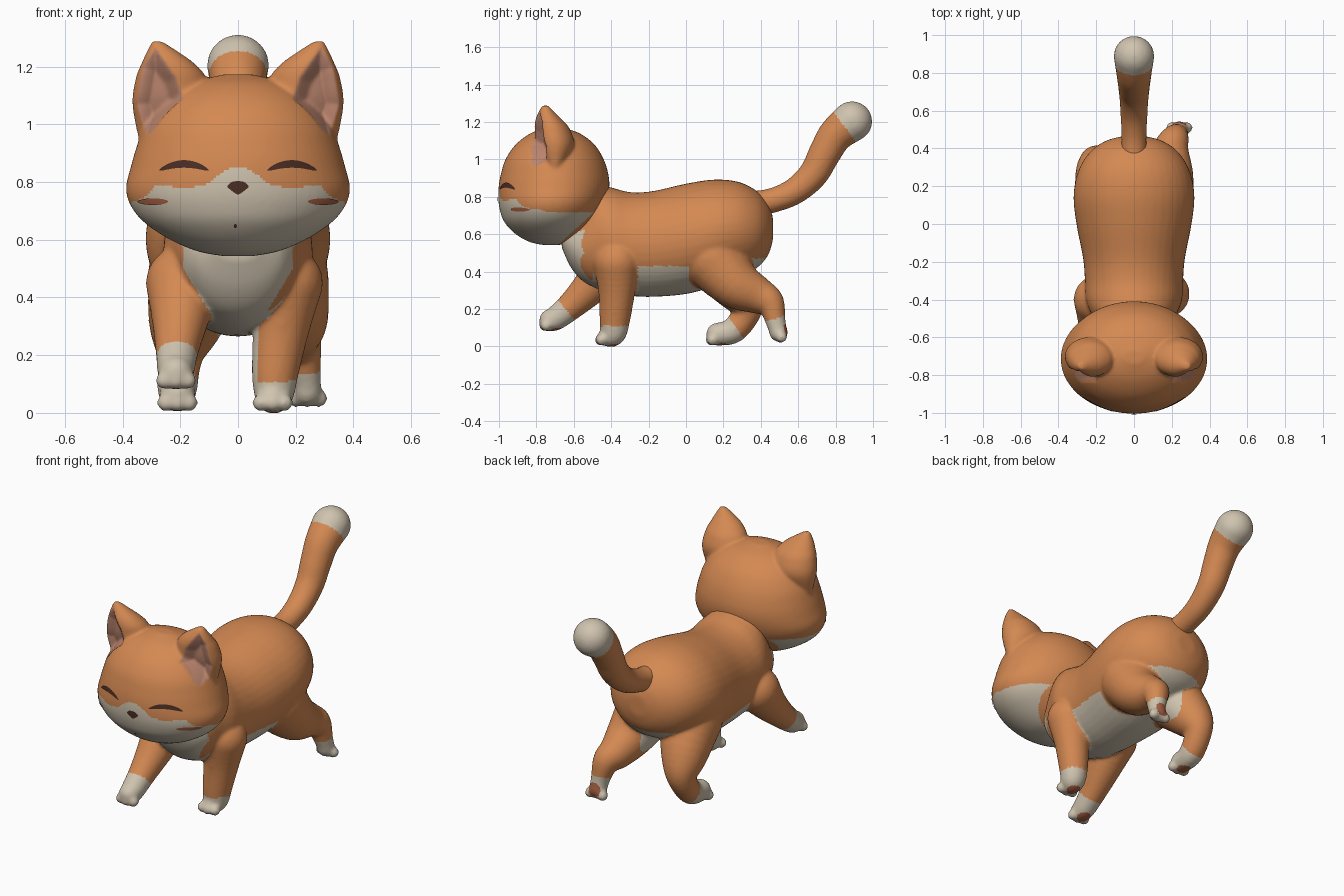
import bpy, bmesh, math
from mathutils import Vector, Matrix
from mathutils.bvhtree import BVHTree

if "Cube" in bpy.data.objects:
    bpy.data.objects.remove(bpy.data.objects["Cube"])


def material(name, rgb):
    m = bpy.data.materials.new(name)
    m.diffuse_color = (*rgb, 1)
    m.use_nodes = True
    m.node_tree.nodes["Principled BSDF"].inputs["Base Color"].default_value = m.diffuse_color
    return m


ORANGE, CREAM, PINK, PAD, DARK = range(5)
MATS = [material("orange fur", (0.66, 0.25, 0.085)),
        material("cream fur", (0.63, 0.55, 0.43)),
        material("inner ear pink", (0.50, 0.235, 0.155)),
        material("paw pad brown", (0.38, 0.115, 0.055)),
        material("dark brown", (0.07, 0.028, 0.018))]


def spline(pts, steps=5):
    """Catmull-Rom through tuples of any length."""
    out = []
    for i in range(len(pts) - 1):
        p0, p1, p2, p3 = pts[max(i - 1, 0)], pts[i], pts[i + 1], pts[min(i + 2, len(pts) - 1)]
        for s in range(steps):
            t = s / steps
            out.append(tuple(0.5 * (2 * b + (c - a) * t + (2 * a - 5 * b + 4 * c - d) * t * t
                                    + (3 * b - a - 3 * c + d) * t ** 3)
                             for a, b, c, d in zip(p0, p1, p2, p3)))
    return out + [tuple(pts[-1])]


def loft(bm, sections, place, n=40):
    """Elliptic rings (pos, a0, a1, b0, b1) skinned together; place maps to xyz."""
    rings = []
    for pos, a0, a1, b0, b1 in spline(sections):
        ring = []
        for k in range(n):
            t = 2 * math.pi * k / n
            a = (a0 + a1) / 2 + (a1 - a0) / 2 * math.cos(t)
            b = (b0 + b1) / 2 + (b1 - b0) / 2 * math.sin(t)
            ring.append(bm.verts.new(place(pos, a, b)))
        rings.append(ring)
    for r, q in zip(rings, rings[1:]):
        for k in range(n):
            bm.faces.new((r[k], r[(k + 1) % n], q[(k + 1) % n], q[k]))
    bm.faces.new(rings[0][::-1])
    bm.faces.new(rings[-1])


def ball(bm, x, y, z, r):
    bmesh.ops.create_icosphere(bm, subdivisions=3, radius=r, matrix=Matrix.Translation((x, y, z)))


def make_object(name, bm):
    bmesh.ops.recalc_face_normals(bm, faces=bm.faces)
    me = bpy.data.meshes.new(name)
    bm.to_mesh(me)
    bm.free()
    ob = bpy.data.objects.new(name, me)
    bpy.context.collection.objects.link(ob)
    return ob


def fuse(name, bm, voxel, smooth):
    """Weld overlapping volumes into one soft skin."""
    ob = make_object(name, bm)
    rm = ob.modifiers.new("weld", 'REMESH')
    rm.mode, rm.voxel_size = 'VOXEL', voxel
    sm = ob.modifiers.new("soften", 'SMOOTH')
    sm.factor, sm.iterations = 0.5, smooth
    dg = bpy.context.evaluated_depsgraph_get()
    me = bpy.data.meshes.new_from_object(ob.evaluated_get(dg))
    ob.modifiers.clear()
    ob.data = me
    return ob


def paint(ob, rule):
    me = ob.data
    me.materials.clear()
    ids = [rule(p.center, p.normal) for p in me.polygons]
    used = sorted(set(ids))
    for i in used:
        me.materials.append(MATS[i])
    for p, i in zip(me.polygons, ids):
        p.material_index = used.index(i)
        p.use_smooth = True


# ---- body and legs
LEGS = [
    [(.17, -.37, .45, .125), (.15, -.37, .30, .10), (.13, -.38, .15, .083), (.125, -.39, .072, .07), (.12, -.42, .052, .052)],
    [(-.19, -.40, .45, .13), (-.20, -.50, .33, .10), (-.21, -.60, .23, .078), (-.215, -.69, .155, .066), (-.215, -.725, .14, .06)],
    [(.14, .15, .47, .175), (.18, .26, .34, .135), (.19, .38, .275, .10), (.215, .45, .235, .075), (.235, .48, .13, .053), (.24, .495, .075, .05)],
    [(-.14, .15, .47, .175), (-.18, .27, .32, .13), (-.20, .33, .21, .083), (-.21, .26, .09, .07), (-.21, .17, .065, .062)],
]
TOES = [(.12, -.458, .035), (-.215, -.755, .112), (.24, .502, .05), (-.21, .135, .035)]
PADS = [Vector(p) for p in ((.12, -.39, 0), (-.215, -.70, .085), (.24, .54, .085), (-.21, .19, 0))]

bm = bmesh.new()
loft(bm, [(-.665, -.08, .08, .53, .62), (-.62, -.15, .15, .43, .67), (-.56, -.19, .19, .355, .74),
          (-.48, -.225, .225, .31, .86), (-.40, -.255, .255, .285, .85), (-.30, -.26, .26, .27, .825),
          (-.18, -.27, .27, .265, .83), (0, -.305, .305, .28, .87), (.15, -.32, .32, .32, .892),
          (.28, -.295, .295, .37, .88), (.38, -.235, .235, .42, .83), (.44, -.15, .15, .49, .76),
          (.465, -.06, .06, .57, .69)], lambda p, a, b: (a, p, b))
leg_balls = []
for leg, (tx, ty, tz) in zip(LEGS, TOES):
    leg_balls += spline(leg)
    for dx in (-.04, 0, .04):
        ball(bm, tx + dx, ty + abs(dx) * .2, tz, .031)
for b in leg_balls:
    ball(bm, *b)
body = fuse("body_and_legs", bm, 0.01, 8)


def on_leg(c):
    return any((c.x - x) ** 2 + (c.y - y) ** 2 + (c.z - z) ** 2 < (r * 1.06) ** 2 for x, y, z, r in leg_balls)


def body_rule(c, n):
    x, y, z = c
    if z < .2 and any((c - p).length < .042 for p in PADS):
        return PAD
    # paws
    if y < -.2 and (z < .11 if x > 0 else -.77 * y - .63 * z > .37):
        return CREAM
    if y > 0 and ((z < .15 + .3 * (y - .48) and y > .3) if x > 0 else (z < .18 and -.83 * y - .55 * z > -.277)):
        return CREAM
    # chest bib
    if y < -.5 and z < .62 and abs(x) < min(.19, .19 - (.5 - z) * .6):
        return CREAM
    # belly and the patch between the hind legs
    if -.5 < y < .46 and z < (.47 if y > .3 else .43):
        if (abs(x) < .07 and n.z < .3) or not on_leg(c):
            return CREAM
    return ORANGE


paint(body, body_rule)

# ---- tail
bm = bmesh.new()
for b in spline([(0, .34, .76, .07), (0, .46, .78, .067), (0, .58, .83, .072), (0, .68, .92, .079),
                 (0, .74, 1.03, .086), (0, .80, 1.13, .094), (0, .888, 1.203, .108)], 8):
    ball(bm, *b)
tail = fuse("tail", bm, 0.01, 6)
paint(tail, lambda c, n: CREAM if .8 * c.y + .6 * c.z > 1.383 else ORANGE)

# ---- head with ears
bm = bmesh.new()
loft(bm, [(.543, -.05, .05, -.77, -.67), (.56, -.14, .14, -.84, -.61), (.60, -.235, .235, -.91, -.55),
          (.66, -.325, .325, -.968, -.49), (.72, -.373, .373, -.993, -.45), (.78, -.388, .388, -1.003, -.425),
          (.85, -.372, .372, -1.002, -.41), (.92, -.352, .352, -.99, -.415), (1.0, -.322, .322, -.965, -.44),
          (1.08, -.262, .262, -.91, -.49), (1.14, -.172, .172, -.83, -.57), (1.173, -.05, .05, -.74, -.67)],
     lambda p, a, b: (a, b, p), 64)
for s in (-1, 1):
    loft(bm, [(.94, .17, .343, -.74, -.66), (1.07, .10, .366, -.80, -.60), (1.16, .11, .354, -.81, -.62),
              (1.21, .15, .335, -.805, -.66), (1.25, .205, .317, -.79, -.70), (1.287, .262, .298, -.77, -.735)],
         lambda p, a, b: (s * a, b, p))
head = fuse("head", bm, 0.009, 6)

EAR = [(.287, 1.265), (.213, 1.16), (.185, 1.07), (.315, .96), (.352, 1.07), (.328, 1.2)]


def ear_depth(c, n):
    """Distance inside the inner-ear outline, negative outside."""
    if c.z < .95 or n.y > -.1 or c.y < -.835:
        return -1
    p = Vector((abs(c.x), c.z))
    best = 1
    for i, a in enumerate(EAR):
        a, b = Vector(a), Vector(EAR[(i + 1) % len(EAR)])
        e = (b - a).normalized()
        best = min(best, e.x * (p.y - a.y) - e.y * (p.x - a.x))
    return best


MASK = [(0, .855), (.04, .843), (.08, .815), (.115, .787), (.18, .78), (.29, .787), (.31, .757), (.35, .735), (.42, .715)]


def mask_height(x):
    for (a, za), (b, zb) in zip(MASK, MASK[1:]):
        if x <= b:
            return za + (zb - za) * (x - a) / (b - a)
    return .715


def head_rule(c, n):
    if ear_depth(c, n) > 0:
        return PINK
    top = mask_height(abs(c.x)) if c.y < -.75 else .717
    return CREAM if c.z < top and c.y < -.5 - (.71 - c.z) * 1.1 else ORANGE


paint(head, head_rule)
push = [max(0, min(.045, ear_depth(v.co, v.normal))) for v in head.data.vertices]
for v, d in zip(head.data.vertices, push):
    v.co.y += d

# ---- face markings laid on the head surface
probe = bmesh.new()
probe.from_mesh(head.data)
tree = BVHTree.FromBMesh(probe)


def marking(name, shape, mat, cols=20, rows=4):
    """shape(u) gives x, upper z and lower z for u in 0..1."""
    bm = bmesh.new()
    grid = []
    for i in range(cols + 1):
        x, hi, lo = shape(i / cols)
        col = []
        for j in range(rows + 1):
            hit, nor, _, _ = tree.ray_cast(Vector((x, -2, lo + (hi - lo) * j / rows)), Vector((0, 1, 0)))
            col.append(bm.verts.new(hit + nor * .004))
        grid.append(col)
    for a, b in zip(grid, grid[1:]):
        for j in range(rows):
            bm.faces.new((a[j], b[j], b[j + 1], a[j + 1]))
    paint(make_object(name, bm), lambda c, n: mat)


def lens(x0, x1, z, rise, thick):
    def shape(u):
        k = 1 - (2 * u - 1) ** 2
        mid, half = z + rise * k, thick / 2 * k ** .6 + .001
        return x0 + (x1 - x0) * u, mid + half, mid - half
    return shape


for side, s in (("left", -1), ("right", 1)):
    marking(side + "_closed_eye", lens(*sorted((.10 * s, .27 * s)), .84, .022, .024), DARK)
    marking(side + "_cheek_mark", lens(*sorted((.24 * s, .345 * s)), .733, 0, .02), PAD)
marking("nose", lambda u: (.036 * (2 * u - 1), .803 - .016 * abs(2 * u - 1) ** 3,
                           .757 + .025 * abs(2 * u - 1) ** 1.3), DARK)
marking("mouth", lens(-.014, -.004, .65, 0, .012), DARK, 6, 2)
probe.free()
